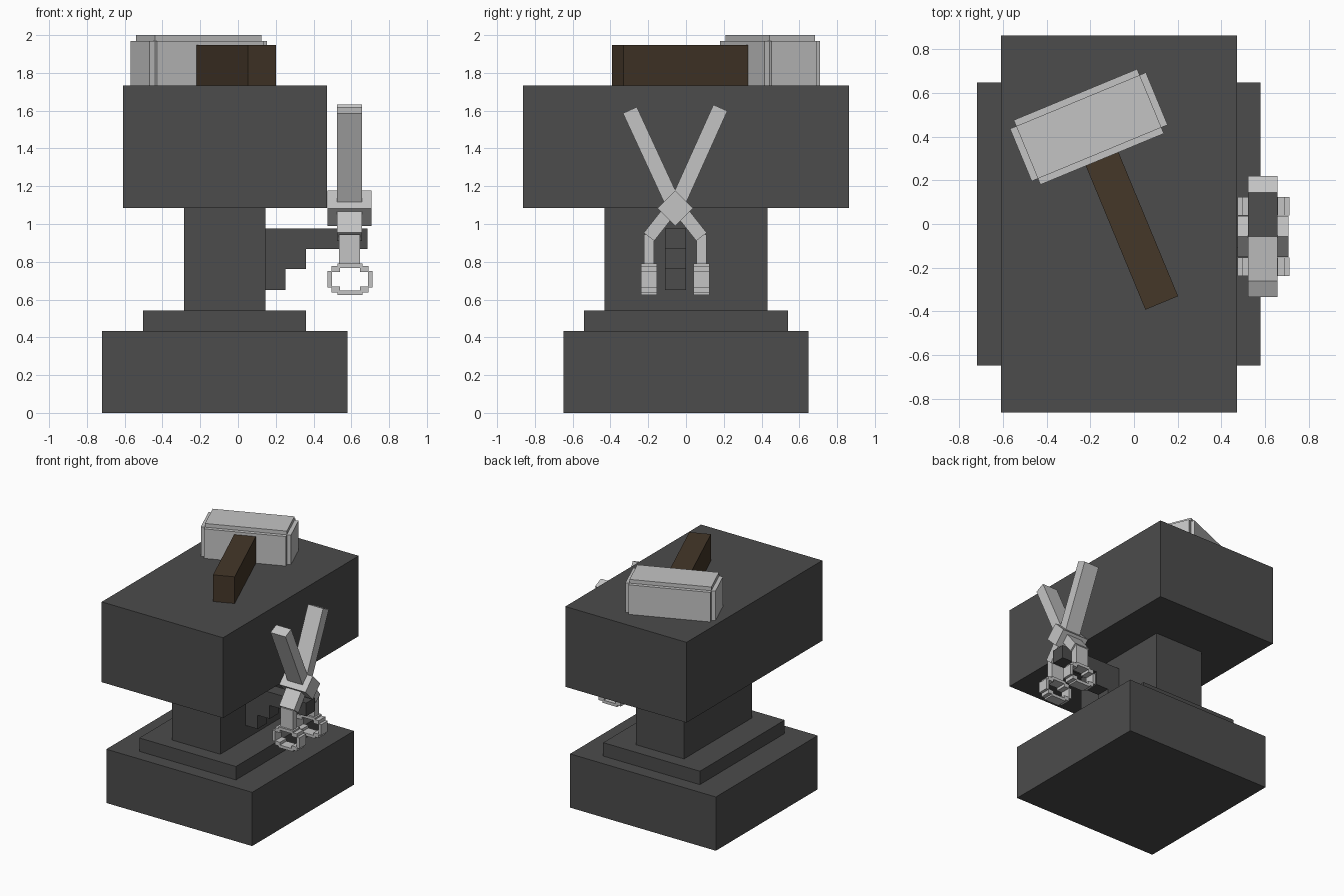
import bpy, math
from mathutils import Matrix, Vector

if "Cube" in bpy.data.objects:
    bpy.data.objects.remove(bpy.data.objects["Cube"])


def material(name, rgb):
    m = bpy.data.materials.new(name)
    m.diffuse_color = (*rgb, 1)
    m.use_nodes = True
    m.node_tree.nodes["Principled BSDF"].inputs["Base Color"].default_value = m.diffuse_color
    return m


iron = material("dark_iron", (0.072, 0.072, 0.072))
steel = material("light_steel", (0.55, 0.55, 0.55))
wood = material("dark_wood", (0.058, 0.038, 0.022))


def box(name, mat, lo, hi, frame=None):
    """Box between two corners, optionally placed by a frame matrix."""
    lo, hi = Vector(lo), Vector(hi)
    bpy.ops.mesh.primitive_cube_add(size=1)
    ob = bpy.context.object
    ob.name = name
    size = hi - lo
    ob.data.transform(Matrix.Translation((lo + hi) / 2) @ Matrix.Diagonal((*size, 1)))
    if frame:
        ob.data.transform(frame)
    ob.data.materials.append(mat)
    return ob


def bar(name, p, q, width, half_x):
    """Steel bar in the tongs plane from (y, z) point p to q."""
    dy, dz = q[0] - p[0], q[1] - p[1]
    frame = Matrix.Translation((TONGS_X, p[0], p[1])) @ Matrix.Rotation(math.atan2(-dy, dz), 4, 'X')
    return box(name, steel, (-half_x, -width / 2, 0), (half_x, width / 2, math.hypot(dy, dz)), frame)


# Anvil
box("anvil_base", iron, (-0.72, -0.648, 0), (0.58, 0.648, 0.433))
box("anvil_step", iron, (-0.502, -0.54, 0.433), (0.36, 0.54, 0.541))
box("anvil_waist", iron, (-0.285, -0.432, 0.541), (0.145, 0.432, 1.085))
box("anvil_top", iron, (-0.61, -0.864, 1.085), (0.471, 0.864, 1.732))

# Stepped bracket holding the tongs
for i, (reach, z0, z1) in enumerate([(0.685, 0.868, 0.975), (0.36, 0.761, 0.868), (0.252, 0.65, 0.761)]):
    box(f"bracket_step_{i}", iron, (0.145, -0.11, z0), (reach, 0.0, z1))

# Hammer lying on the anvil
hammer = Matrix.Translation((-0.207, 0.445, 0)) @ Matrix.Rotation(math.radians(22.5), 4, 'Z')
for name, u, v, top in [("hammer_head_ends", 0.337, 0.130, 1.97),
                        ("hammer_head_sides", 0.306, 0.160, 1.97),
                        ("hammer_head_crown", 0.306, 0.130, 2.0)]:
    box(name, steel, (-u, -v, 1.732), (u, v, top), hammer)
box("hammer_handle", wood, (-0.081, -0.873, 1.732), (0.081, -0.155, 1.947), hammer)

# Tongs: pivot block and crossing jaws
TONGS_X = 0.59
pivot = Matrix.Translation((TONGS_X, -0.057, 1.083)) @ Matrix.Rotation(math.radians(45), 4, 'X')
box("tongs_pivot", steel, (-0.117, -0.066, -0.066), (0.117, 0.066, 0.066), pivot)
bar("tongs_jaw_back", (-0.057, 1.083), (0.182, 1.615), 0.081, 0.067)
bar("tongs_jaw_front", (-0.057, 1.083), (-0.297, 1.603), 0.081, 0.067)

# Tongs: mirrored arms with finger loops
for side, label in [(-1, "front"), (1, "back")]:
    y = -0.057 + side * 0.139
    bar(f"tongs_elbow_{label}", (-0.057 + side * 0.03, 1.07), (y, 0.932), 0.07, 0.067)
    bar(f"tongs_arm_{label}", (y, 0.77), (y, 0.945), 0.054, 0.055)
    # Loop pieces: x and z offsets from the loop centre
    for k, (x0, x1, z0, z1) in enumerate([(-0.066, 0.066, 0.060, 0.083),
                                          (-0.098, -0.052, 0.038, 0.070),
                                          (0.052, 0.098, 0.038, 0.070),
                                          (-0.120, -0.096, -0.001, 0.043),
                                          (0.096, 0.120, -0.001, 0.043)]):
        for s in (-1, 1):
            za, zb = sorted((s * z0, s * z1))
            box(f"loop_{label}_{k}_{'upper' if s > 0 else 'lower'}", steel,
                (TONGS_X + 0.003 + x0, y - 0.042, 0.707 + za),
                (TONGS_X + 0.003 + x1, y + 0.042, 0.707 + zb))
